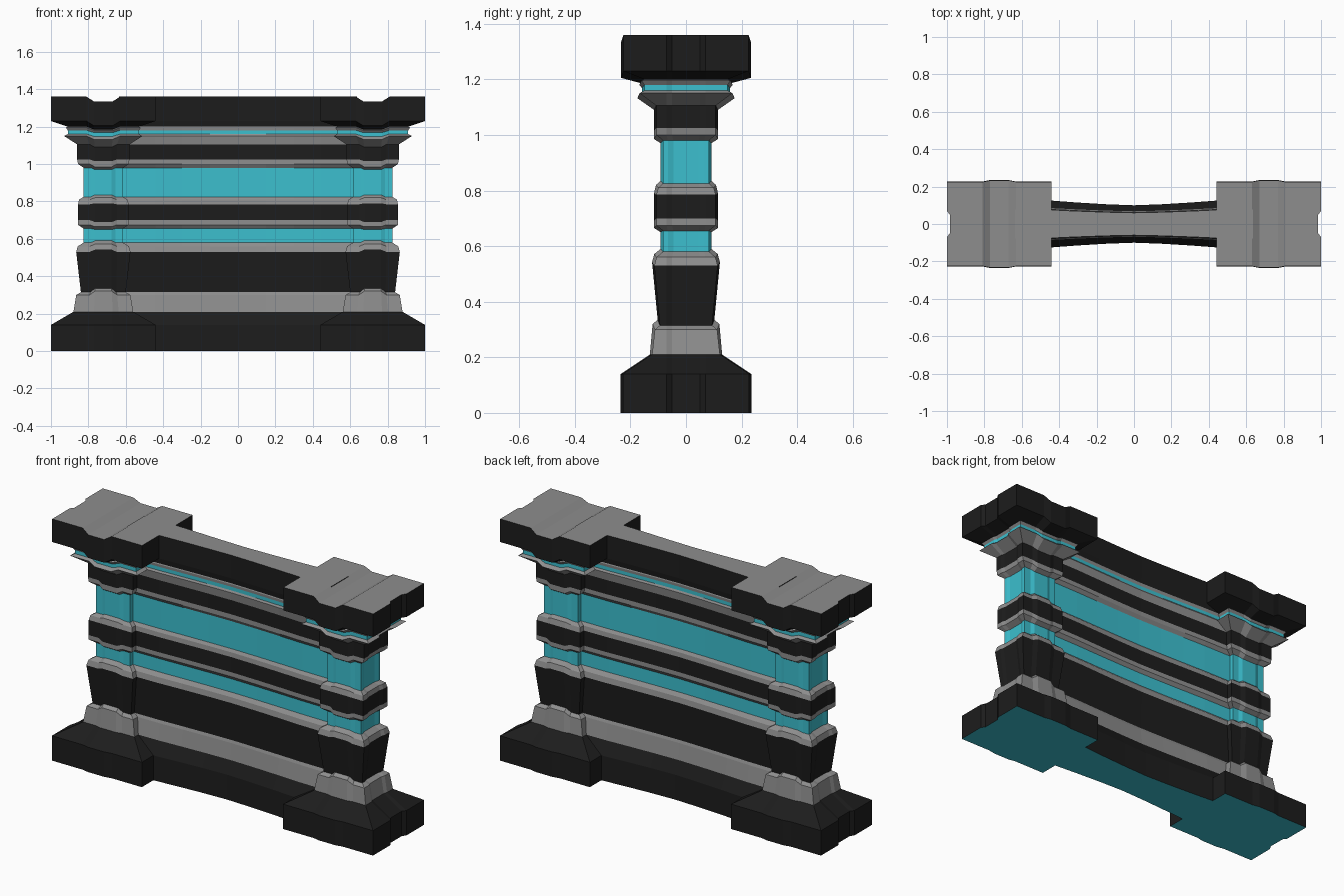
import bpy, bmesh

if "Cube" in bpy.data.objects:
    bpy.data.objects.remove(bpy.data.objects["Cube"])


def material(name, rgb):
    m = bpy.data.materials.new(name)
    m.diffuse_color = (*rgb, 1)
    m.use_nodes = True
    m.node_tree.nodes["Principled BSDF"].inputs["Base Color"].default_value = m.diffuse_color
    return m


MATS = [material("dark", (.012, .012, .012)),
        material("grey", (.27, .27, .27)),
        material("cyan", (.045, .52, .62))]
DARK, GREY, CYAN = range(3)

# Shared vertical profile:
# z, pillar half depth, pillar half width, rib z shift, wall half depth, colour above
ROWS = [
    (0.00, .227, .28, 0, .125, DARK),
    (0.14, .227, .28, 0, .125, DARK),
    (0.21, .122, .16, 0, .085, GREY),
    (0.30, .112, .145, .02, .070, GREY),
    (0.315, .094, .12, .02, .064, DARK),
    (0.53, .114, .145, .012, .080, GREY),
    (0.56, .106, .137, .012, .074, GREY),
    (0.58, .083, .105, .01, .055, CYAN),
    (0.655, .083, .105, -.005, .055, GREY),
    (0.675, .107, .135, -.01, .072, GREY),
    (0.70, .107, .135, -.01, .072, DARK),
    (0.785, .107, .135, .005, .072, GREY),
    (0.81, .100, .130, .01, .068, GREY),
    (0.825, .083, .105, .01, .055, CYAN),
    (0.98, .083, .105, -.01, .055, GREY),
    (1.00, .107, .135, -.015, .070, GREY),
    (1.025, .107, .140, -.01, .070, DARK),
    (1.105, .107, .140, -.015, .070, GREY),
    (1.15, .167, .21, -.018, .078, GREY),
    (1.16, .150, .19, -.012, .070, CYAN),
    (1.18, .150, .19, -.012, .070, GREY),
    (1.195, .160, .20, -.015, .072, GREY),
    (1.20, .150, .19, -.015, .070, DARK),
    (1.23, .225, .28, -.025, .075, DARK),
    (1.36, .225, .28, -.025, .075, GREY),
]


def finish(name, bm):
    bmesh.ops.recalc_face_normals(bm, faces=bm.faces)
    me = bpy.data.meshes.new(name)
    bm.to_mesh(me)
    bm.free()
    for m in MATS:
        me.materials.append(m)
    ob = bpy.data.objects.new(name, me)
    bpy.context.collection.objects.link(ob)


def loft(bm, rings, mats):
    for lo, hi, mat in zip(rings, rings[1:], mats):
        n = len(lo)
        for i in range(n):
            j = (i + 1) % n
            bm.faces.new((lo[i], lo[j], hi[j], hi[i])).material_index = mat


def pillar_ring(z, hy, hx, dz):
    """Rectangle with a raised rib front and back and a shallow groove at each end."""
    a = .05 if hx > .15 else .045
    b, d = .04 * min(1, hx / .2), .008
    g = .015 if hx > .2 else .007
    e = min(.05, hy * .55)
    front = [(-a - b, -hy, 0), (-a, -hy - d, dz), (a, -hy - d, dz), (a + b, -hy, 0)]
    end = [(hx, -hy, 0), (hx, -e - .02, 0), (hx - g, -e, 0)]
    end += [(x, -y, k) for x, y, k in reversed(end)]
    inner = [(-hx, hy, 0), (-hx, -hy, 0)]
    pts = front + end + [(x, -y, k) for x, y, k in reversed(front)] + inner
    return [(x, y, z + k) for x, y, k in pts]


# End pillars
for side, name in ((-1, "left_pillar"), (1, "right_pillar")):
    bm = bmesh.new()
    rings = [[bm.verts.new((side * (.72 + x), y, z)) for x, y, z in pillar_ring(*r[:4])]
             for r in ROWS]
    loft(bm, rings, [r[5] for r in ROWS])
    bm.faces.new(rings[0][::-1]).material_index = CYAN
    # Top split into strips so the groove runs across it
    t = rings[-1]
    strips = [(14, 15, 0, 13), (0, 1, 12, 13), (1, 2, 11, 12),
              (2, 3, 10, 11), tuple(range(3, 11))]
    for s in strips:
        bm.faces.new([t[i] for i in s]).material_index = GREY
    finish(name, bm)

# Waisted wall panel between the pillars
bm = bmesh.new()
xs = [-.635, -.44, -.3, -.15, 0, .15, .3, .44, .635]
taper = [.80 + .20 * min(1.2, (abs(x) / .44) ** 1.4) for x in xs]
rings = []
for z, _, _, _, w, _ in ROWS:
    front = [(x, -w * f, z) for x, f in zip(xs, taper)]
    rings.append([bm.verts.new(p) for p in front + [(x, -y, z) for x, y, z in reversed(front)]])
loft(bm, rings, [r[5] for r in ROWS])
n = len(xs)
for ring, mat in ((rings[0], CYAN), (rings[-1], GREY)):
    for i in range(n - 1):
        bm.faces.new((ring[i], ring[i + 1], ring[2 * n - 2 - i], ring[2 * n - 1 - i])).material_index = mat
finish("wall_panel", bm)
